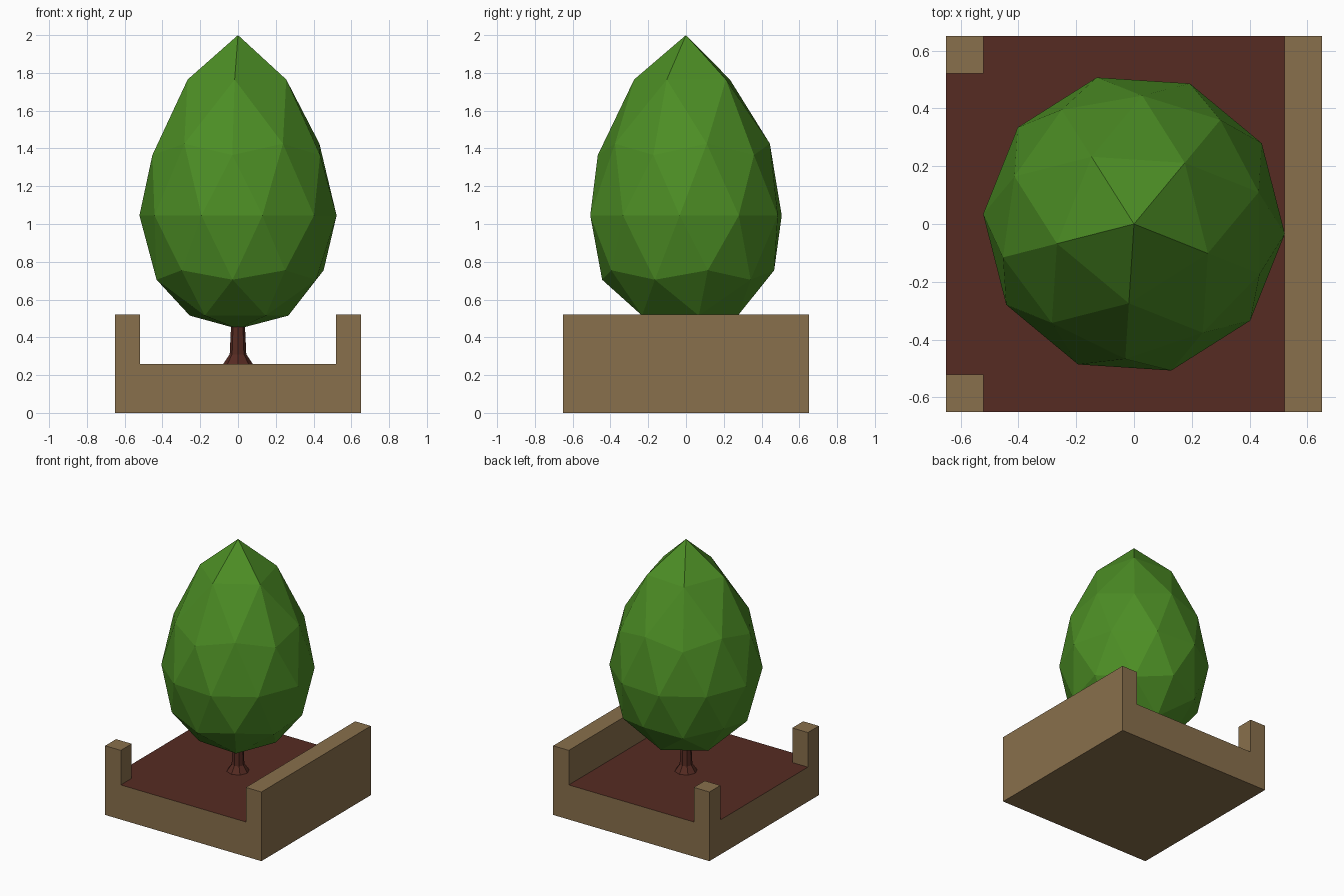
import bpy, bmesh, math
from mathutils import Matrix

cube = bpy.data.objects.get("Cube")
if cube:
    bpy.data.objects.remove(cube, do_unlink=True)


def material(name, rgb):
    m = bpy.data.materials.new(name)
    m.use_nodes = True
    m.diffuse_color = (*rgb, 1)
    bsdf = next(n for n in m.node_tree.nodes if n.type == 'BSDF_PRINCIPLED')
    bsdf.inputs["Base Color"].default_value = (*rgb, 1)
    return m


timber = material("tan timber", (0.25, 0.16, 0.072))
earth = material("red brown earth", (0.093, 0.024, 0.016))
leaf = material("leaf green", (0.073, 0.27, 0.018))


def finish(name, bm, *mats):
    bmesh.ops.recalc_face_normals(bm, faces=bm.faces)
    mesh = bpy.data.meshes.new(name)
    bm.to_mesh(mesh)
    bm.free()
    for m in mats:
        mesh.materials.append(m)
    obj = bpy.data.objects.new(name, mesh)
    bpy.context.collection.objects.link(obj)
    return obj


# Planter: a cut slab with one full wall and two corner posts raised from its top
HALF, INNER, FLOOR = 0.65, 0.52, 0.26
bm = bmesh.new()
bmesh.ops.create_cube(bm, size=1, matrix=Matrix.Translation((0, 0, FLOOR / 2))
                      @ Matrix.Diagonal((2 * HALF, 2 * HALF, FLOOR, 1)))
for axis in ((1, 0, 0), (0, 1, 0)):
    for side in (-INNER, INNER):
        bmesh.ops.bisect_plane(bm, geom=bm.verts[:] + bm.edges[:] + bm.faces[:],
                               plane_co=[side * a for a in axis], plane_no=axis)


def is_raised(face):
    c = face.calc_center_median()
    corner = c.x < -INNER and abs(c.y) > INNER
    return c.z > FLOOR - 0.001 and (c.x > INNER or corner)


raised = bmesh.ops.extrude_face_region(bm, geom=[f for f in bm.faces if is_raised(f)])
bmesh.ops.translate(bm, vec=(0, 0, FLOOR),
                    verts=[v for v in raised["geom"] if isinstance(v, bmesh.types.BMVert)])
bm.normal_update()
# Soil is the open floor of the planter
for f in bm.faces:
    if abs(f.normal.z) > 0.9 and abs(f.calc_center_median().z - FLOOR) < 0.01:
        f.material_index = 1
finish("planter", bm, timber, earth)

# Trunk: flared foot and slim stem
bm = bmesh.new()
SIDES = 8
rings = []
for radius, z in ((0.078, 0.26), (0.044, 0.31), (0.035, 0.50)):
    rings.append([bm.verts.new((radius * math.cos(math.tau * i / SIDES),
                                radius * math.sin(math.tau * i / SIDES), z))
                  for i in range(SIDES)])
for low, high in zip(rings, rings[1:]):
    for i in range(SIDES):
        j = (i + 1) % SIDES
        bm.faces.new((low[i], low[j], high[j], high[i]))
bm.faces.new(rings[-1])
bm.faces.new(rings[0][::-1])
finish("trunk", bm, earth)

# Crown: faceted sphere whose rings are pulled into a pointed egg
bm = bmesh.new()
bmesh.ops.create_icosphere(bm, subdivisions=2, radius=1)
ring_heights = {1.0: 2.0, 0.851: 1.765, 0.526: 1.425, 0.447: 1.365, 0.0: 1.045,
                -0.447: 0.755, -0.526: 0.705, -0.851: 0.515, -1.0: 0.445}
for v in bm.verts:
    v.co.normalize()
    nearest = min(ring_heights, key=lambda h: abs(h - v.co.z))
    v.co = (v.co.x * 0.523, v.co.y * 0.523, ring_heights[nearest])
bmesh.ops.rotate(bm, verts=bm.verts, cent=(0, 0, 0),
                 matrix=Matrix.Rotation(math.radians(50.3), 3, 'Z'))
finish("crown", bm, leaf)
